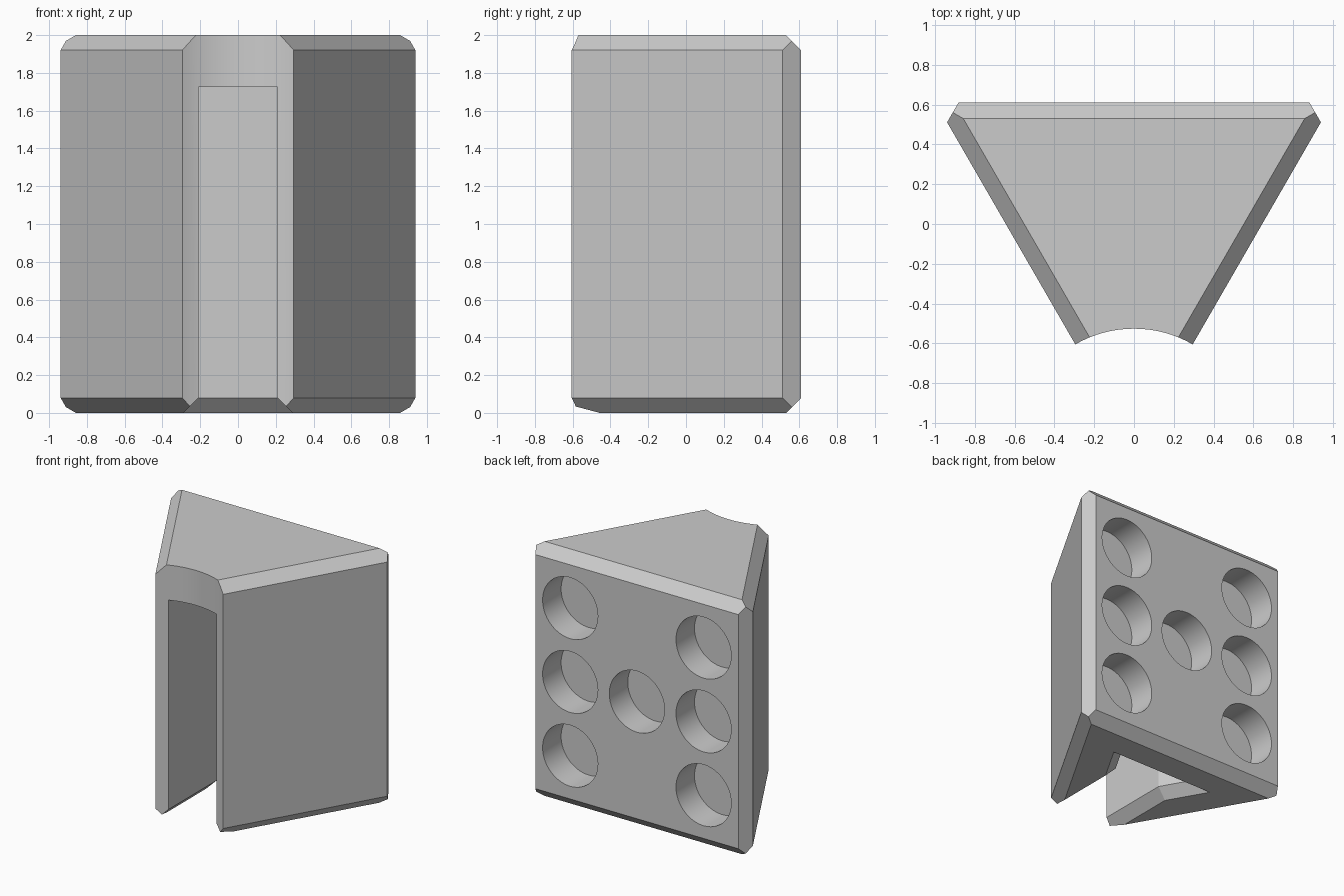
import bpy, bmesh, math
from mathutils import Vector, Matrix

if "Cube" in bpy.data.objects:
    bpy.data.objects.remove(bpy.data.objects["Cube"], do_unlink=True)

HEIGHT, BACK, CHAMFER = 2.0, 0.61, 0.08
TAN30 = math.tan(math.radians(30))
APEX = -1.116          # where the slanted sides would meet

grey = bpy.data.materials.new("light_grey")
grey.use_nodes = True
colour = (0.6, 0.6, 0.6, 1)
grey.diffuse_color = colour
grey.node_tree.nodes["Principled BSDF"].inputs["Base Color"].default_value = colour


def make_object(name, bm):
    bmesh.ops.recalc_face_normals(bm, faces=bm.faces)
    mesh = bpy.data.meshes.new(name)
    bm.to_mesh(mesh)
    bm.free()
    obj = bpy.data.objects.new(name, mesh)
    bpy.context.collection.objects.link(obj)
    mesh.materials.append(grey)
    return obj


def loft(name, sections):
    """Join equal-length outlines, each given as (z, xy points), into a solid."""
    bm = bmesh.new()
    rings = [[bm.verts.new((x, y, z)) for x, y in pts] for z, pts in sections]
    bm.faces.new(rings[0])
    bm.faces.new(rings[-1])
    for low, high in zip(rings, rings[1:]):
        for i in range(len(low)):
            j = (i + 1) % len(low)
            bm.faces.new((low[i], low[j], high[j], high[i]))
    return make_object(name, bm)


def cylinder(name, radius, depth, matrix):
    bm = bmesh.new()
    bmesh.ops.create_cone(bm, cap_ends=True, segments=96, radius1=radius,
                          radius2=radius, depth=depth, matrix=matrix)
    return make_object(name, bm)


def slice_off(bm, point, normal):
    geom = bm.verts[:] + bm.edges[:] + bm.faces[:]
    cut = bmesh.ops.bisect_plane(bm, geom=geom, plane_co=point,
                                 plane_no=normal, clear_outer=True)
    edges = [e for e in cut["geom_cut"] if isinstance(e, bmesh.types.BMEdge)]
    bmesh.ops.edgeloop_fill(bm, edges=edges)


# Wedge body with chamfered edges
front = -0.66
wide, narrow = (BACK - APEX) * TAN30, (front - APEX) * TAN30
outline = [(-narrow, front), (narrow, front), (wide, BACK), (-wide, BACK)]
body = loft("wedge_block", [(0, outline), (HEIGHT, outline)])
bm = bmesh.new()
bm.from_mesh(body.data)
c30, s30 = math.cos(math.pi / 6), 0.5
up = Vector((0, 0, 1))
walls = [(Vector((c30, -s30, 0)), Vector((0, APEX, 0))),
         (Vector((-c30, -s30, 0)), Vector((0, APEX, 0))),
         (Vector((0, 1, 0)), Vector((0, BACK, 0)))]
for normal, point in walls:
    slice_off(bm, point + up * (HEIGHT - CHAMFER), normal + up)
    slice_off(bm, point + up * CHAMFER, normal - up)
for side in (-1, 1):
    slice_off(bm, Vector((side * 0.94, 0.51, 0)), Vector((side * c30, s30, 0)))
bmesh.ops.recalc_face_normals(bm, faces=bm.faces)
bm.to_mesh(body.data)
bm.free()


# Slot open to the front and bottom, widening towards the back
def slot_outline(grow):
    neck, back = 0.208 + grow, 0.24 + grow
    half = 0.326 + grow * math.sqrt(3)
    bend = back - (half - neck) / TAN30
    right = [(neck, -1.0), (neck, bend), (half, back)]
    return right + [(-x, y) for x, y in reversed(right)]


cutters = [loft("slot_cutter", [(-0.05, slot_outline(CHAMFER + 0.05)),
                                (CHAMFER, slot_outline(0)),
                                (1.725, slot_outline(0))])]

# Concave front
cutters.append(cylinder("front_curve_cutter", 0.59, 3,
                        Matrix.Translation((0, APEX, 1))))

# Round blind holes in the back
hole_depth = 0.23
turn = Matrix.Rotation(math.pi / 2, 4, "X")
holes = [(x, z) for x in (-0.58, 0.58) for z in (0.42, 1.0, 1.58)] + [(0, 1.0)]
for x, z in holes:
    place = Matrix.Translation((x, BACK, z))
    cutters.append(cylinder("hole_cutter", 0.24, hole_depth * 2, place @ turn))

bpy.ops.object.select_all(action="DESELECT")
bpy.context.view_layer.objects.active = body
body.select_set(True)
for cutter in cutters:
    mod = body.modifiers.new(cutter.name, "BOOLEAN")
    mod.operation, mod.solver, mod.object = "DIFFERENCE", "EXACT", cutter
    bpy.ops.object.modifier_apply(modifier=mod.name)
    bpy.data.objects.remove(cutter, do_unlink=True)

bpy.ops.object.shade_smooth_by_angle(angle=math.radians(20))
